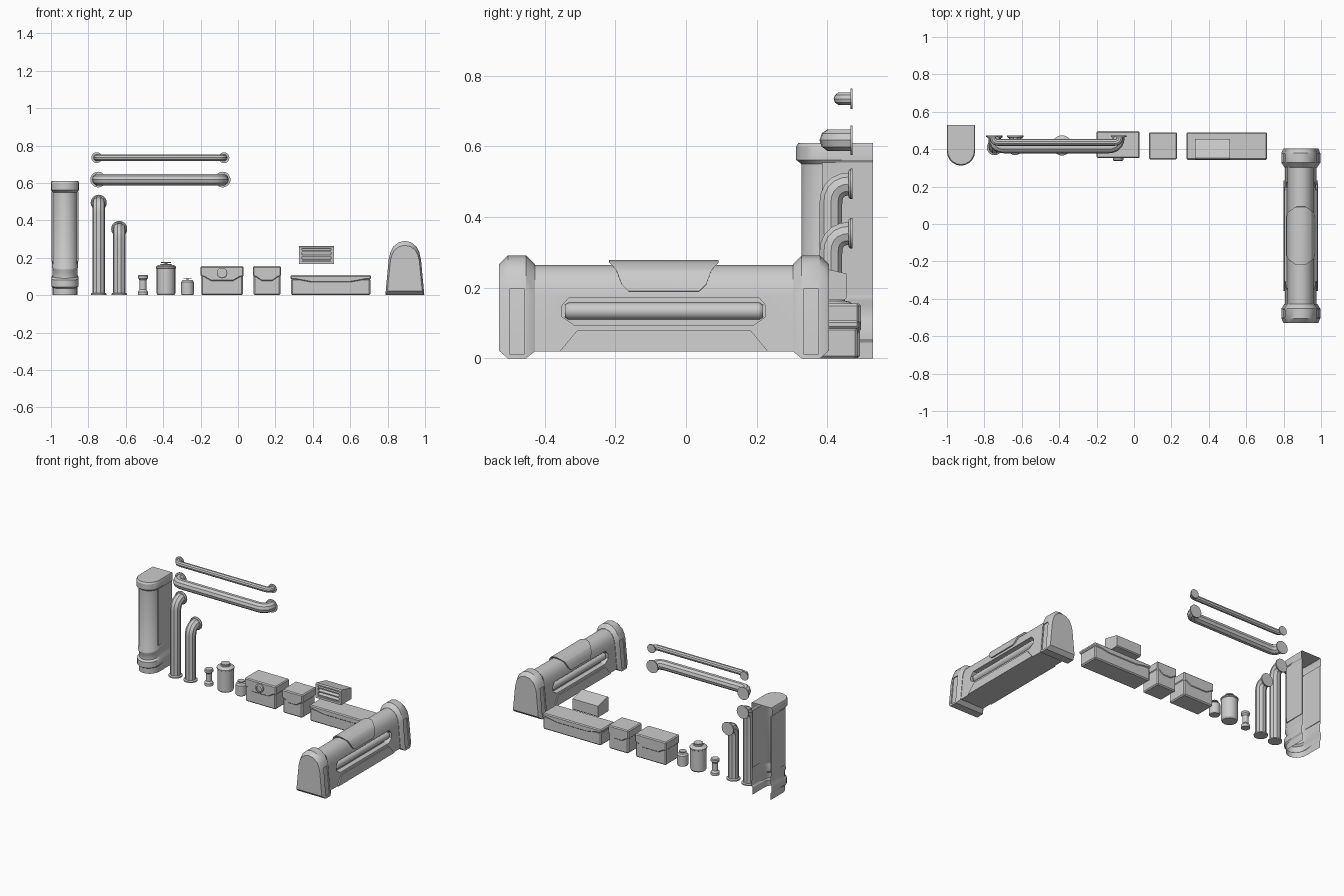
import bpy, bmesh, math
from mathutils import Vector, Matrix

if "Cube" in bpy.data.objects:
    bpy.data.objects.remove(bpy.data.objects["Cube"])

def loft(name, rings, wrap=True, cap0=True, cap1=True):
    bm = bmesh.new()
    vs = [[bm.verts.new(p) for p in r] for r in rings]
    n = len(rings[0])
    for a, b in zip(vs, vs[1:]):
        for i in range(n if wrap else n - 1):
            j = (i + 1) % n
            bm.faces.new((a[i], a[j], b[j], b[i]))
    if cap0: bm.faces.new(vs[0][::-1])
    if cap1: bm.faces.new(vs[-1])
    bmesh.ops.recalc_face_normals(bm, faces=bm.faces)
    me = bpy.data.meshes.new(name)
    bm.to_mesh(me); bm.free()
    ob = bpy.data.objects.new(name, me)
    bpy.context.collection.objects.link(ob)
    return ob

def prism(name, poly, axis, a, b):
    put = (lambda p, t: (t, *p)) if axis == 'x' else (lambda p, t: (p[0], t, p[1]))
    return loft(name, [[put(p, t) for p in poly] for t in (a, b)])

def box(name, x0, x1, y0, y1, z0, z1):
    return prism(name, [(x0, z0), (x1, z0), (x1, z1), (x0, z1)], 'y', y0, y1)

def activate(ob):
    bpy.ops.object.select_all(action='DESELECT')
    ob.select_set(True)
    bpy.context.view_layer.objects.active = ob

def bevel(ob, width, seg=1):
    m = ob.modifiers.new('bevel', 'BEVEL')
    m.width, m.segments, m.limit_method = width, seg, 'ANGLE'
    m.angle_limit = math.radians(40)
    activate(ob); bpy.ops.object.modifier_apply(modifier=m.name)
    return ob

def boolean(ob, cutter, op='DIFFERENCE'):
    m = ob.modifiers.new('bool', 'BOOLEAN')
    m.object, m.operation, m.solver = cutter, op, 'EXACT'
    activate(ob); bpy.ops.object.modifier_apply(modifier=m.name)
    bpy.data.objects.remove(cutter)
    return ob

def lathe(name, prof, loc, axis='z', n=20):
    rot = {'z': Matrix(), 'y': Matrix.Rotation(-math.pi / 2, 4, 'X')}[axis]
    return loft(name, [[Vector(loc) + rot @ Vector((r * math.cos(2 * math.pi * i / n),
                r * math.sin(2 * math.pi * i / n), z)) for i in range(n)] for r, z in prof])

def tube(name, pts, r, d):
    pts = [Vector(p) for p in pts]
    path = [pts[0]]
    for a, b, c in zip(pts, pts[1:], pts[2:]):       # round every corner
        p, q = b + (a - b).normalized() * d, b + (c - b).normalized() * d
        path += [p.lerp(b, t / 5).lerp(b.lerp(q, t / 5), t / 5) for t in range(6)]
    path.append(pts[-1])
    cu = bpy.data.curves.new(name, 'CURVE')
    cu.dimensions, cu.bevel_depth, cu.bevel_resolution = '3D', r, 3
    sp = cu.splines.new('POLY')
    sp.points.add(len(path) - 1)
    for s, p in zip(sp.points, path):
        s.co = (*p, 1)
    ob = bpy.data.objects.new(name, cu)
    bpy.context.collection.objects.link(ob)
    activate(ob); bpy.ops.object.convert(target='MESH')

# Large arched housing
CX, CY = .892, -.0625
HALF = [(1, 0), (.97, .12), (.83, .66), (.74, .79), (.6, .89), (.33, .97)]
def arch(w, z0, h, y):
    side = HALF + [(0, 1)] + [(-u, v) for u, v in HALF[::-1]]
    return [(CX + u * w, y, z0 + v * h) for u, v in side]
def arch_bar(name, w, z0, h, half):
    return loft(name, [arch(w, z0, h, CY - half), arch(w, z0, h, CY + half)])
def sym(pts):
    return [(CY - y, z) for y, z in pts] + [(CY + y, z) for y, z in pts[::-1]]

body = arch_bar('housing_body', .085, .02, .245, .39)
window = sym([(.255, .095), (.288, .118), (.288, .15), (.268, .173)])
boolean(body, prism('cutter', window, 'x', .7, 1.1))
arch_bar('housing_core', .048, .03, .22, .31)
for s in (-1, 1):
    lathe('window_rod', [(.018, -.28), (.024, -.27), (.024, .27), (.018, .28)],
          (CX + s * .048, CY, .134), 'y')

# Saddle plate and lower wedge plates hugging the arch
saddle = arch_bar('housing_saddle', .093, .02, .258, .2)
boolean(saddle, prism('cutter', sym([(.1, .19), (.12, .21), (.135, .25), (.155, .272), (.155, .4)]),
                      'x', .7, 1.1), 'INTERSECT')
bevel(saddle, .005)
wedge = arch_bar('housing_wedge', .092, .02, .25, .35)
boolean(wedge, prism('cutter', sym([(.3, 0), (.295, .02), (.245, .08)]), 'x', .7, 1.1), 'INTERSECT')

# End bands with recessed side panels
for s in (-1, 1):
    rings = [arch(w, z, h, CY + s * d) for d, w, z, h in (
        (.365, .088, .02, .246), (.39, .104, 0, .291), (.442, .104, 0, .291), (.467, .093, .022, .245))]
    band = loft('housing_band', rings)
    for t in (-1, 1):
        x = sorted((CX + t * .07, CX + t * .2))
        y = sorted((CY + s * .395, CY + s * .437))
        boolean(band, box('cutter', *x, *y, .013, .197))
    loft('band_panel', [arch(.097, .008, .275, CY + s * d) for d in (.392, .44)])

# Open-backed column shell
KX = -.925
def dring(w, yf, z, drop):
    n, ys = 10, yf + .075
    pts = [(-w, .53), (-w, .46)]
    pts += [(-w * math.cos(math.pi * i / n), ys - .075 * math.sin(math.pi * i / n)) for i in range(n + 1)]
    pts += [(w, .46), (w, .53)]
    return [(KX + x, y, z - drop * max(0, min(1, (.46 - y) / .13))) for x, y in pts]
loft('column_shell', [dring(*a) for a in (
    (.067, .33, 0, 0), (.067, .33, .045, .01), (.073, .318, .055, .012), (.073, .318, .095, .015),
    (.066, .33, .108, .018), (.066, .33, .15, .028), (.07, .323, .165, .03), (.07, .323, .175, .032),
    (.067, .327, .185, .034), (.067, .327, .55, 0), (.075, .312, .562, 0), (.075, .312, .6, 0),
    (.071, .318, .61, 0))], wrap=False, cap0=False)
for s in (-1, 1):
    x = sorted((KX + s * .065, KX + s * .072))
    box('column_side_panel', *x, .385, .53, .18, .555)

# Upright elbow pipes
def flange(loc, r, axis):
    lathe('pipe_flange', [(r, 0), (r, .008), (r * .85, .012)], loc, axis)
for x, top in ((-.745, .494), (-.635, .354)):
    tube('elbow_pipe', [(x, .41, 0), (x, .41, top), (x, .468, top)], .034, .056)
    flange((x, .41, 0), .042, 'z')
    lathe('pipe_flange', [(.038, -.012), (.043, -.006), (.043, 0)], (x, .472, top), 'y')

# Horizontal handrail pipes
for x0, x1, y, z, r, d, fr in ((-.755, -.075, .436, .735, .018, .03, .029),
                               (-.748, -.082, .41, .618, .032, .055, .042)):
    tube('rail_pipe', [(x0, .468, z), (x0, y, z), (x1, y, z), (x1, .468, z)], r, d)
    for x in (x0, x1):
        lathe('pipe_flange', [(fr, -.006), (fr, 0)], (x, .472, z), 'y')

# Spool, canister and small canister
lathe('spool', [(.027, 0), (.027, .018), (.018, .03), (.018, .08), (.027, .09), (.027, .103), (.023, .108)],
      (-.508, .42, 0))
lathe('canister', [(.044, 0), (.05, .01), (.05, .142), (.054, .145), (.054, .152), (.044, .16),
                   (.03, .163), (.03, .167), (.008, .168), (.008, .174)], (-.385, .42, 0))
lathe('canister_handle', [(.028, .172), (.028, .178)], (-.385, .42, 0))
lathe('small_canister', [(.03, 0), (.034, .006), (.034, .07), (.026, .08), (.006, .08), (.006, .09)],
      (-.27, .42, 0))
lathe('small_canister_handle', [(.022, .088), (.022, .093)], (-.27, .42, 0))

# Storage boxes with dipped lids
for name, x0, x1, y0, y1, h, zs, zm, c in (
        ('large_box', -.2, .03, .352, .496, .155, .1, .075, .055),
        ('small_box', .08, .23, .345, .49, .155, .1, .075, .045),
        ('long_box', .28, .712, .343, .49, .107, .085, .068, .11)):
    e = .004
    bevel(box(name + '_base', x0 + e, x1 - e, y0 + e, y1 - e, 0, h - .02), .007)
    lid = [(x0, h), (x0, zs), (x0 + c * .3, zs - .003), (x0 + c, zm),
           (x1 - c, zm), (x1 - c * .3, zs - .003), (x1, zs), (x1, h)]
    bevel(prism(name + '_lid', lid, 'y', y0, y1), .006)
lathe('box_knob', [(.028, .012), (.028, -.008), (.022, -.012), (.018, -.012), (.018, -.004)],
      (-.085, .35, .118), 'y')

# Louvred vent
vent = prism('vent_housing', [(.345, .166), (.345, .258), (.352, .264), (.455, .24), (.455, .172), (.449, .166)],
             'x', .327, .514)
boolean(vent, box('cutter', .343, .498, .3, .385, .18, .25))
for i in range(3):
    z = .184 + i * .024
    prism('vent_slat', [(.349, z), (.349, z + .007), (.386, z + .022), (.386, z + .014)], 'x', .342, .499)

# Shading
for ob in bpy.data.objects:
    activate(ob)
    bpy.ops.object.shade_smooth_by_angle(angle=math.radians(30))
